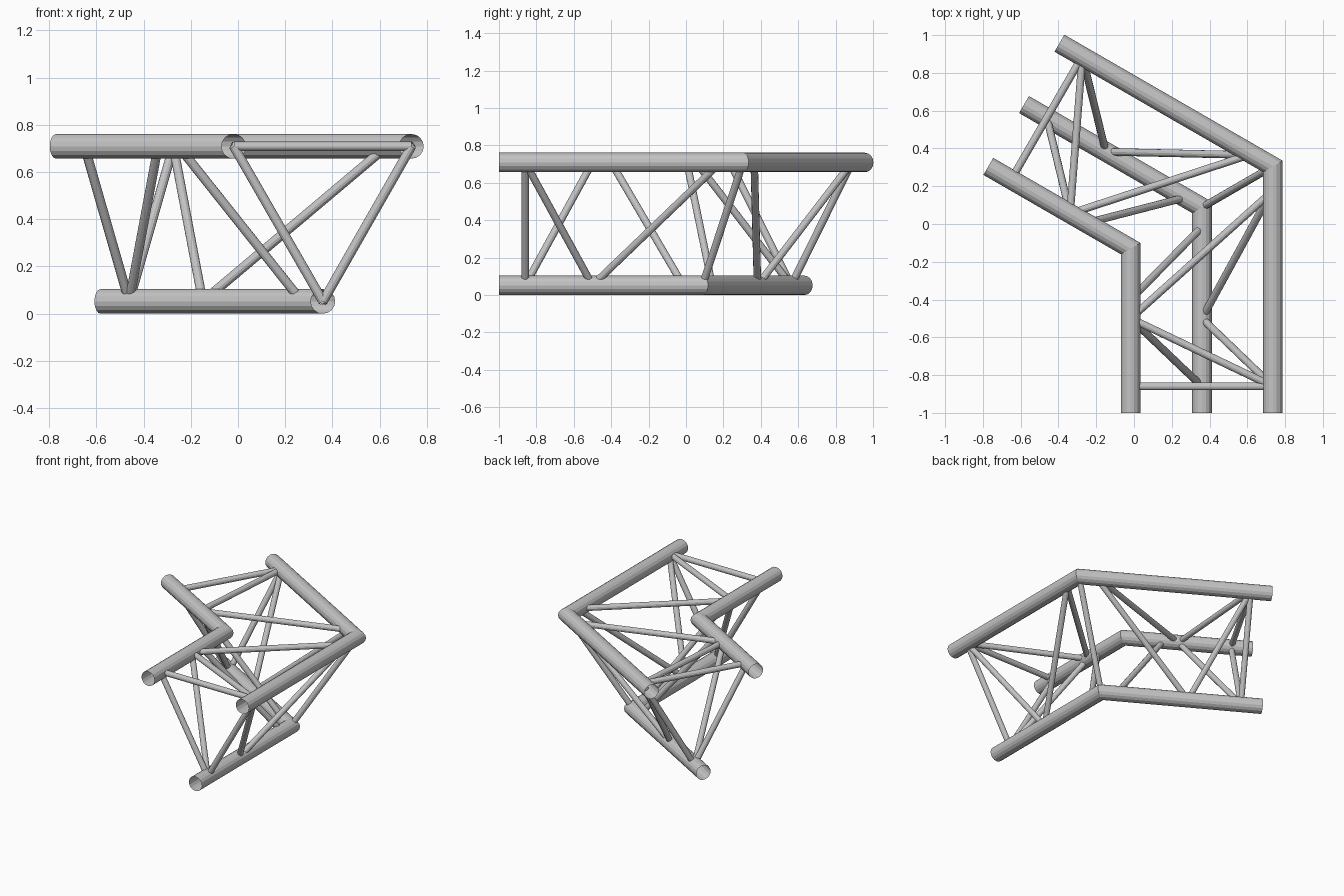
import bpy, bmesh, math
from mathutils import Vector, Matrix

cube = bpy.data.objects.get("Cube")
if cube:
    bpy.data.objects.remove(cube)

# One brushed metal colour for the whole truss
metal = bpy.data.materials.new("grey_metal")
metal.use_nodes = True
grey = (0.55, 0.55, 0.55, 1)
metal.diffuse_color = grey
metal.node_tree.nodes["Principled BSDF"].inputs["Base Color"].default_value = grey

CHORD_R, STRUT_R = 0.052, 0.02
SLOPE = math.tan(math.radians(30))
FRONT = -1.0

# Chord axes: x, corner y, z
CHORDS = {
    "inner": (-0.018, -0.13, 0.709),
    "lower": (0.36, 0.088, 0.052),
    "outer": (0.735, 0.305, 0.709),
}

# Reflection across the mitre plane of the corner
origin = Vector(CHORDS["inner"])
normal = Vector((-0.5, math.cos(math.radians(30)), 0))
shift = Matrix.Translation(origin)
MIRROR = shift @ Matrix.Scale(-1, 4, normal) @ shift.inverted()


def tube(name, rings):
    """Open tube through a list of rings of points."""
    bm = bmesh.new()
    loops = [[bm.verts.new(p) for p in ring] for ring in rings]
    for a, b in zip(loops, loops[1:]):
        n = len(a)
        for i in range(n):
            j = (i + 1) % n
            bm.faces.new((a[i], a[j], b[j], b[i]))
    bmesh.ops.recalc_face_normals(bm, faces=bm.faces)
    # Outward normals on an open tube
    face = bm.faces[:][0]
    axis_point = sum((v.co for v in loops[0] + loops[1]), Vector()) / (2 * len(loops[0]))
    if face.normal.dot(face.calc_center_median() - axis_point) < 0:
        bmesh.ops.reverse_faces(bm, faces=bm.faces)
    mesh = bpy.data.meshes.new(name)
    bm.to_mesh(mesh)
    bm.free()
    mesh.materials.append(metal)
    obj = bpy.data.objects.new(name, mesh)
    bpy.context.collection.objects.link(obj)


def chord(name, x, corner, z, sides=16):
    """Bent main tube, mitred at the corner."""
    start, mitre = [], []
    for i in range(sides):
        a = math.tau * i / sides
        dx, dz = CHORD_R * math.cos(a), CHORD_R * math.sin(a)
        start.append(Vector((x + dx, FRONT, z + dz)))
        mitre.append(Vector((x + dx, corner + dx * SLOPE, z + dz)))
    tube(name, [start, mitre, [MIRROR @ p for p in start]])


def strut(name, a, b, sides=12):
    """Thin brace between two points on chord axes."""
    turn = (b - a).to_track_quat("Z", "Y")
    circle = [turn @ Vector((STRUT_R * math.cos(math.tau * i / sides),
                             STRUT_R * math.sin(math.tau * i / sides), 0))
              for i in range(sides)]
    tube(name, [[p + c for c in circle] for p in (a, b)])


def node(chord_name, y):
    x, _, z = CHORDS[chord_name]
    return Vector((x, y, z))


# Main chords
for name, (x, corner, z) in CHORDS.items():
    chord(name + "_chord", x, corner, z)

# Braces of the front leg, repeated on the back leg
BRACES = [
    ("top_end_strut", "inner", -0.86, "outer", -0.86),
    ("inner_end_strut", "inner", -0.86, "lower", -0.86),
    ("outer_end_strut", "outer", -0.86, "lower", -0.86),
    ("top_short_diagonal", "inner", -0.50, "outer", -0.86),
    ("top_long_diagonal", "inner", -0.50, "outer", 0.175),
    ("inner_short_diagonal", "inner", -0.50, "lower", -0.86),
    ("inner_corner_diagonal", "inner", -0.40, "lower", -0.015),
    ("outer_short_diagonal", "outer", -0.86, "lower", -0.50),
    ("outer_long_diagonal", "outer", 0.185, "lower", -0.50),
]
for name, c1, y1, c2, y2 in BRACES:
    a, b = node(c1, y1), node(c2, y2)
    strut("front_" + name, a, b)
    strut("back_" + name, MIRROR @ a, MIRROR @ b)

# Single brace on the outside of the corner
strut("corner_strut", node("outer", CHORDS["outer"][1]), node("lower", CHORDS["lower"][1]))
